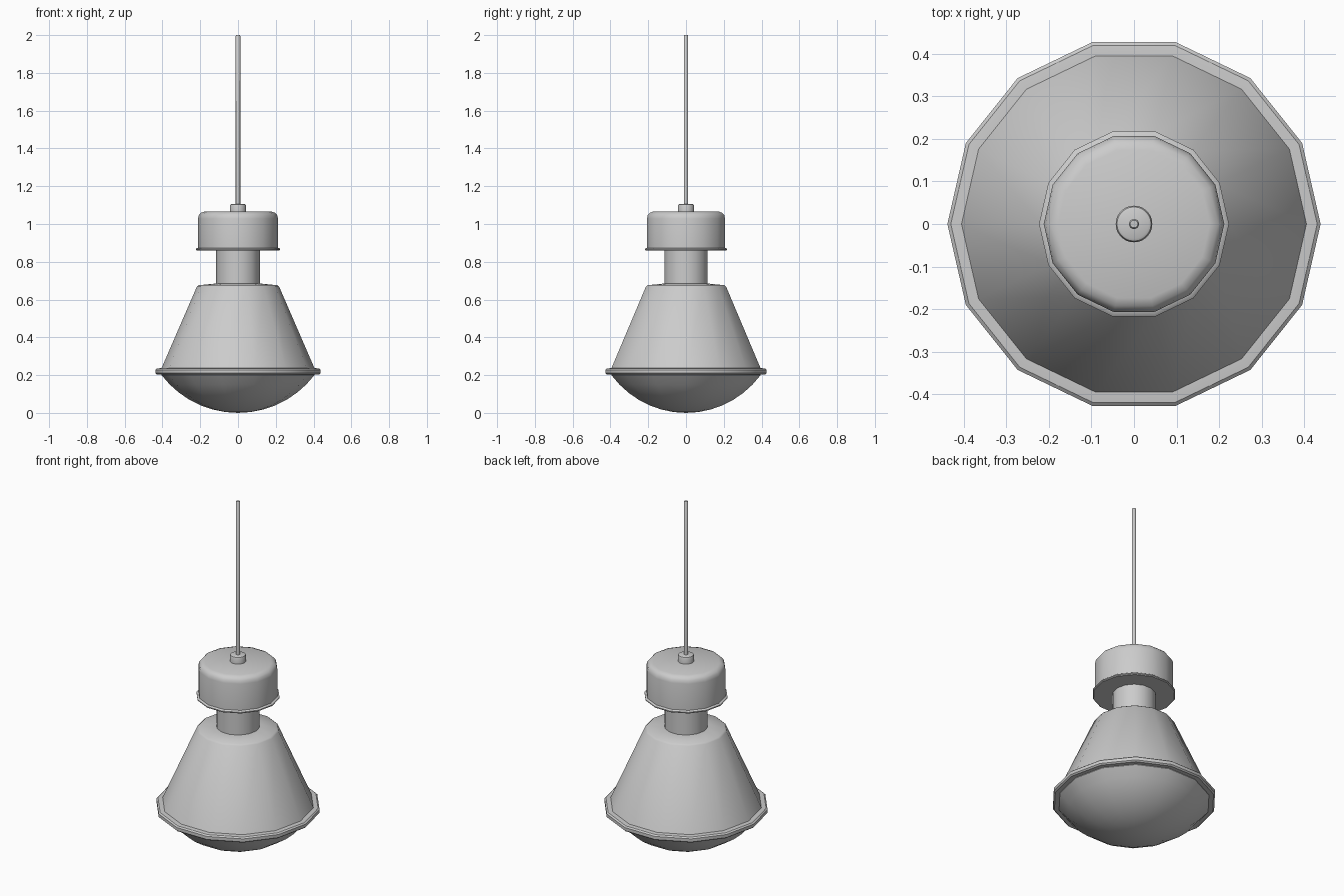
import bpy, bmesh, math

if "Cube" in bpy.data.objects:
    bpy.data.objects.remove(bpy.data.objects["Cube"])


def lathe(name, profile, sides=14, angle=35):
    """Revolve (radius, z) points around z; zero radius makes a pole."""
    bm = bmesh.new()
    rings = []
    for r, z in profile:
        if r == 0:
            rings.append([bm.verts.new((0, 0, z))] * sides)
        else:
            rings.append([bm.verts.new((r * math.cos(2 * math.pi * i / sides),
                                        r * math.sin(2 * math.pi * i / sides), z))
                          for i in range(sides)])
    for a, b in zip(rings, rings[1:]):
        for i in range(sides):
            j = (i + 1) % sides
            bm.faces.new(list(dict.fromkeys((a[i], a[j], b[j], b[i]))))
    bmesh.ops.recalc_face_normals(bm, faces=bm.faces)
    mesh = bpy.data.meshes.new(name)
    bm.to_mesh(mesh)
    bm.free()
    obj = bpy.data.objects.new(name, mesh)
    bpy.context.collection.objects.link(obj)
    bpy.ops.object.select_all(action='DESELECT')
    obj.select_set(True)
    bpy.context.view_layer.objects.active = obj
    bpy.ops.object.shade_smooth_by_angle(angle=math.radians(angle))
    return obj


# Glass diffuser: shallow spherical cap under the shade
R, edge = 0.51, math.asin(0.405 / 0.51)
lens = [(0, 0)]
for k in range(1, 8):
    t = edge * k / 7
    lens.append((R * math.sin(t), R * (1 - math.cos(t))))
lens += [(0.405, 0.22), (0, 0.22)]
lathe("glass_diffuser", lens)

# Conical shade with its rolled rim and shoulder
lathe("shade", [(0, 0.225), (0.41, 0.225), (0.218, 0.668), (0.208, 0.676),
                (0.116, 0.685), (0, 0.685)])
lathe("shade_rim", [(0, 0.205), (0.412, 0.203), (0.43, 0.203), (0.438, 0.210),
                    (0.438, 0.228), (0.43, 0.235), (0.41, 0.237), (0, 0.235)])

# Neck between shade and cap
lathe("neck", [(0, 0.67), (0.116, 0.67), (0.116, 0.87), (0, 0.87)])

# Cap with rounded top edge and bottom flange
lathe("cap", [(0, 0.859), (0.218, 0.859), (0.223, 0.863), (0.223, 0.868),
              (0.218, 0.872), (0.212, 0.874), (0.212, 1.028), (0.208, 1.046),
              (0.197, 1.059), (0.178, 1.066), (0, 1.066)])

# Cable gland and cable
lathe("cable_gland", [(0, 1.06), (0.043, 1.06), (0.043, 1.096),
                      (0.04, 1.103), (0.034, 1.106), (0, 1.106)], 28)
lathe("cable", [(0, 1.1), (0.012, 1.1), (0.012, 1.996), (0.009, 2.0), (0, 2.0)], 14, 50)
